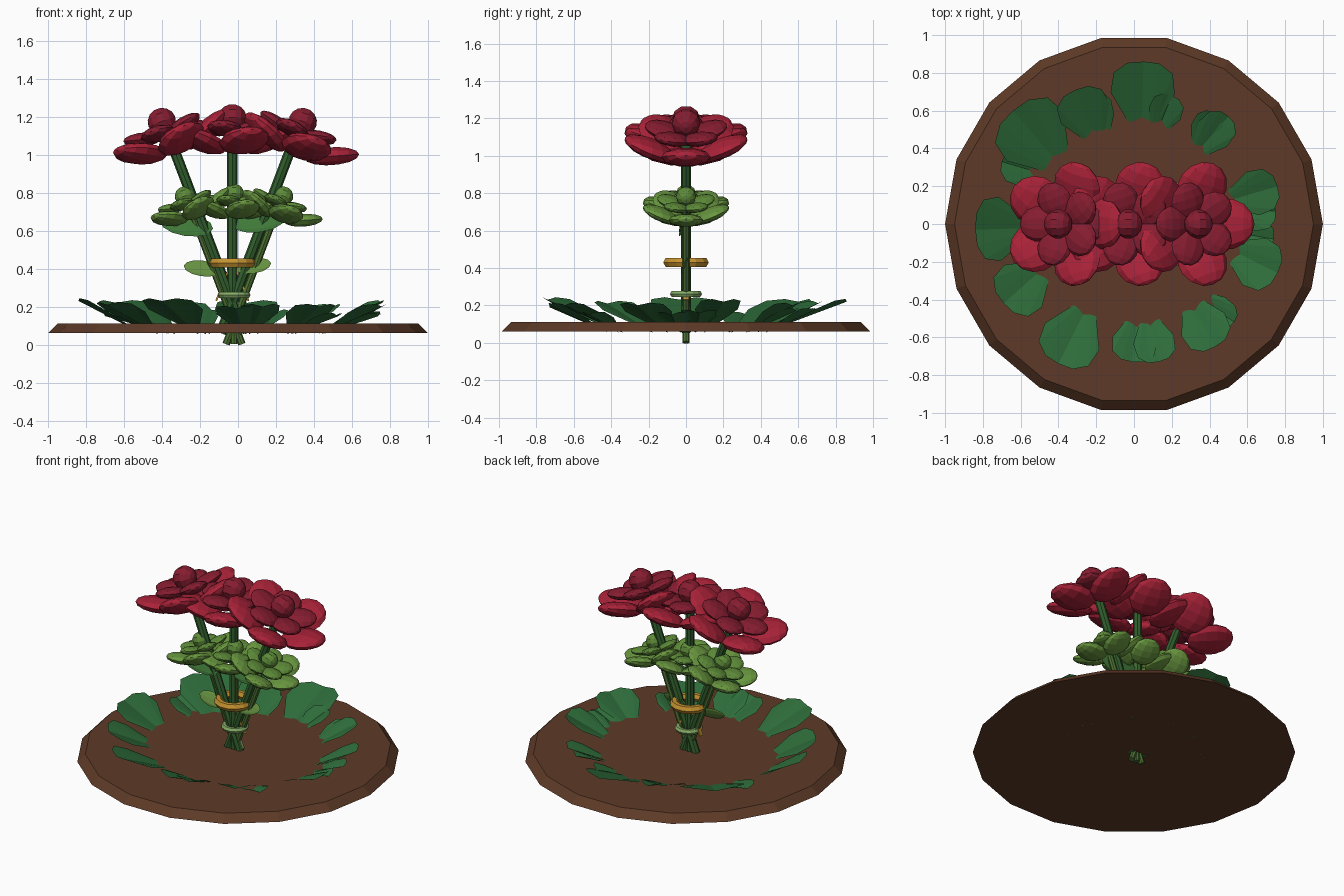
import bpy, bmesh
from math import radians, sin, cos, pi
from mathutils import Matrix, Vector

if "Cube" in bpy.data.objects:
    bpy.data.objects.remove(bpy.data.objects["Cube"])

T, R, S = Matrix.Translation, Matrix.Rotation, Matrix.Diagonal


def mat(name, r, g, b):
    m = bpy.data.materials.new(name)
    m.diffuse_color = (r, g, b, 1)
    m.use_nodes = True
    m.node_tree.nodes["Principled BSDF"].inputs["Base Color"].default_value = m.diffuse_color
    return m


def finish(bm, name, material, recalc=True):
    if recalc:
        bmesh.ops.recalc_face_normals(bm, faces=bm.faces)
    me = bpy.data.meshes.new(name)
    bm.to_mesh(me)
    bm.free()
    ob = bpy.data.objects.new(name, me)
    me.materials.append(material)
    bpy.context.collection.objects.link(ob)
    return ob


def blob(bm, m, size, u=10, v=7):
    # ellipsoid with its poles along local x
    bmesh.ops.create_uvsphere(bm, u_segments=u, v_segments=v, radius=1,
                              matrix=m @ S((*size, 1)) @ R(pi / 2, 4, 'Y'))


def rod(bm, a, b, rad, seg=8):
    a, b = Vector(a), Vector(b)
    d = b - a
    m = T((a + b) / 2) @ d.to_track_quat('Z', 'Y').to_matrix().to_4x4()
    bmesh.ops.create_cone(bm, cap_ends=True, segments=seg, radius1=rad, radius2=rad,
                          depth=d.length, matrix=m)


def ring(bm, m, major, minor, height, seg=14, sides=6):
    rows = []
    for i in range(seg):
        a = 2 * pi * i / seg
        row = []
        for j in range(sides):
            b = 2 * pi * j / sides
            r = major + minor * cos(b)
            row.append(bm.verts.new(m @ Vector((r * cos(a), r * sin(a), height * sin(b)))))
        rows.append(row)
    for i in range(seg):
        p, q = rows[i], rows[(i + 1) % seg]
        for j in range(sides):
            k = (j + 1) % sides
            bm.faces.new((p[j], q[j], q[k], p[k]))


# soil disc, 18 sides with sloping rim
bm = bmesh.new()
bmesh.ops.create_cone(bm, cap_ends=True, segments=18, radius1=1, radius2=0.95, depth=0.05,
                      matrix=T((0, 0, 0.085)) @ R(pi / 2, 4, 'Z'))
finish(bm, "soil_disc", mat("soil", .11, .042, .02))


def bouquet(prefix, xf, outer, inner, stem, leaf, tie):
    # (stem foot x, head base x, tilt in degrees)
    flowers = [(0.03, -0.345, -20), (-0.03, -0.03, 0), (-0.09, 0.285, 20)]
    stems, out, mid = bmesh.new(), bmesh.new(), bmesh.new()
    for foot, x, tilt in flowers:
        z = 1.03 if tilt == 0 else 1.02
        rod(stems, (foot, 0, 0.06), (x, 0, z + 0.03), 0.028)
        head = T((x, 0, z)) @ R(radians(tilt), 4, 'Y')
        for i in range(5):
            # outer petals
            m = head @ R(radians(72 * i), 4, 'Z') @ T((0.205, 0, 0.045)) @ R(radians(-24), 4, 'Y')
            blob(out, m, (0.145, 0.135, 0.05))
            # inner petals
            m = head @ R(radians(72 * i + 36), 4, 'Z') @ T((0.125, 0, 0.11)) @ R(radians(-14), 4, 'Y')
            blob(mid, m, (0.105, 0.095, 0.038))
        # centre bud
        blob(mid, head @ T((0, 0, 0.165)), (0.075, 0.078, 0.075))
    # stem leaves
    leaves = bmesh.new()
    for x, z, roll, slope in [(-0.27, 0.63, 65, 8), (0.11, 0.65, 65, -8)]:
        m = T((x, -0.01, z)) @ R(radians(slope), 4, 'Y') @ R(radians(roll), 4, 'X')
        blob(leaves, m, (0.14, 0.065, 0.01), 8, 6)
    # tie ring and hanging tails
    band = bmesh.new()
    ring(band, T((-0.03, 0, 0.43)), 0.098, 0.027, 0.028)
    for s in (-1, 1):
        a, b = Vector((-0.03 + s * 0.01, 0, 0.42)), Vector((-0.03 + s * 0.085, 0, 0.23))
        d = b - a
        m = T((a + b) / 2) @ d.to_track_quat('Z', 'Y').to_matrix().to_4x4()
        bmesh.ops.create_cube(band, size=1, matrix=m @ S((0.03, 0.01, d.length, 1)))
    for b, name, mt in ((stems, "stems", stem), (out, "outer_petals", outer),
                        (mid, "inner_petals_and_buds", inner),
                        (leaves, "stem_leaves", leaf), (band, "tie_ring", tie)):
        b.transform(xf)
        finish(b, prefix + "_" + name, mt)


bouquet("red_flower", Matrix.Identity(4),
        mat("red_petal", .40, .016, .04), mat("dark_red_petal", .24, .012, .03),
        mat("stem_green", .03, .11, .025), mat("leaf_green", .05, .19, .04),
        mat("gold_tie", .56, .29, .03))
bouquet("green_flower", T((0, 0, -0.04)) @ Matrix.Scale(0.7, 4),
        mat("green_petal", .14, .31, .05), mat("mid_green_petal", .11, .26, .04),
        mat("light_stem", .07, .16, .03), mat("light_leaf", .13, .28, .05),
        mat("green_tie", .24, .42, .14))

# ground foliage: fan leaves (base x, base y, tip x, tip y, half width, tip z)
fans = [
    (0.04, 0.42, 0.05, 0.86, 0.17, 0.22), (0.10, 0.43, 0.20, 0.68, 0.09, 0.17),
    (0.28, 0.32, 0.50, 0.57, 0.10, 0.20), (0.30, 0.33, 0.42, 0.59, 0.08, 0.17),
    (0.42, 0.10, 0.76, 0.20, 0.12, 0.22), (0.45, 0.05, 0.75, 0.07, 0.10, 0.16),
    (0.44, -0.10, 0.76, -0.26, 0.14, 0.20), (0.45, -0.03, 0.74, -0.08, 0.09, 0.15),
    (0.26, -0.34, 0.43, -0.65, 0.13, 0.20), (0.28, -0.34, 0.53, -0.52, 0.08, 0.15),
    (0.03, -0.42, -0.01, -0.73, 0.12, 0.19), (0.06, -0.42, 0.13, -0.73, 0.11, 0.20),
    (-0.21, -0.36, -0.40, -0.74, 0.16, 0.23),
    (-0.42, -0.18, -0.69, -0.42, 0.15, 0.21),
    (-0.50, -0.02, -0.84, -0.03, 0.17, 0.23),
    (-0.33, 0.24, -0.64, 0.60, 0.20, 0.22), (-0.36, 0.23, -0.70, 0.33, 0.10, 0.15),
    (-0.17, 0.38, -0.31, 0.71, 0.14, 0.21), (-0.15, 0.38, -0.19, 0.69, 0.07, 0.17),
]
bm = bmesh.new()
# (share of length, share of half width) round the rim
rim = [(0.62, -1), (0.86, -0.92), (0.98, -0.5), (1, 0), (0.98, 0.5), (0.86, 0.92), (0.62, 1)]
for bx, by, tx, ty, w, tz in fans:
    base, d = Vector((bx, by, 0.055)), Vector((tx - bx, ty - by, 0))
    side = Vector((-d.y, d.x, 0)).normalized()
    c = bm.verts.new(base)
    vs = [bm.verts.new(base + d * l + side * s * w +
                       Vector((0, 0, (tz - 0.055) * l + 0.035 * abs(s) * l)))
          for l, s in rim]
    for a, b in zip(vs, vs[1:]):
        bm.faces.new((c, a, b))
finish(bm, "ground_leaves", mat("ground_leaf", .027, .15, .042), recalc=False)
